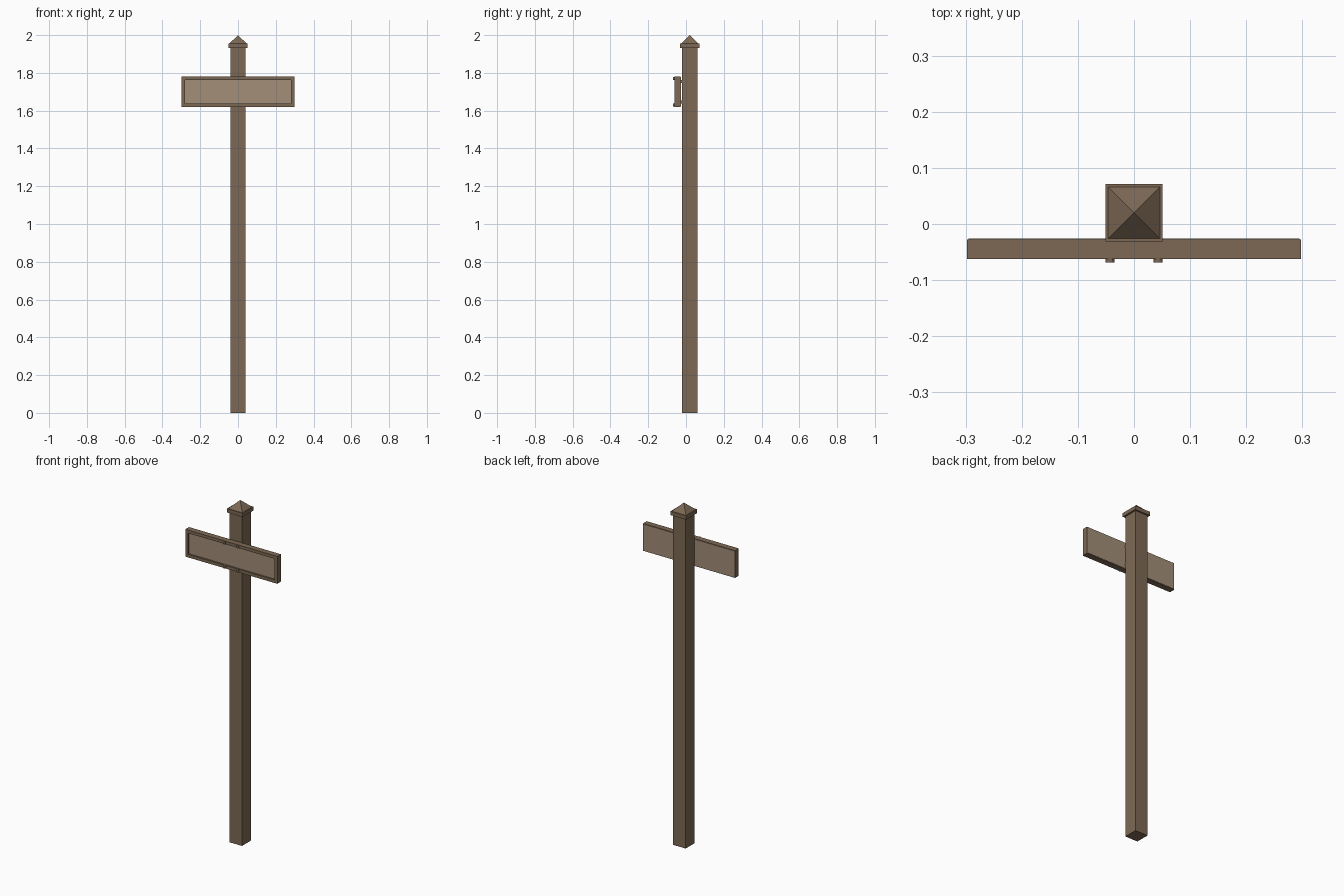
import bpy, bmesh, math
from mathutils import Matrix

if "Cube" in bpy.data.objects:
    bpy.data.objects.remove(bpy.data.objects["Cube"])


def material(name, rgb):
    m = bpy.data.materials.new(name)
    m.diffuse_color = (*rgb, 1)
    m.use_nodes = True
    m.node_tree.nodes["Principled BSDF"].inputs["Base Color"].default_value = m.diffuse_color
    return m


DARK = material("brown wood", (0.205, 0.141, 0.091))
LIGHT = material("pale wood", (0.366, 0.271, 0.188))


def finish(name, bm, mat):
    bmesh.ops.recalc_face_normals(bm, faces=bm.faces)
    me = bpy.data.meshes.new(name)
    bm.to_mesh(me)
    bm.free()
    me.materials.append(mat)
    ob = bpy.data.objects.new(name, me)
    bpy.context.collection.objects.link(ob)
    return ob


def box(name, lo, hi, mat):
    bm = bmesh.new()
    size = [b - a for a, b in zip(lo, hi)]
    mid = [(a + b) / 2 for a, b in zip(lo, hi)]
    bmesh.ops.create_cube(bm, size=1, matrix=Matrix.Translation(mid) @ Matrix.Diagonal((*size, 1)))
    return finish(name, bm, mat)


# Square post and its cap slab
PY = 0.02
box("post", (-0.041, PY - 0.041, 0), (0.041, PY + 0.041, 1.935), DARK)
box("cap_slab", (-0.051, PY - 0.051, 1.933), (0.051, PY + 0.051, 1.955), DARK)

# Pyramid on the cap
bm = bmesh.new()
bmesh.ops.create_cone(bm, cap_ends=True, segments=4, radius1=0.046 * math.sqrt(2), radius2=0, depth=0.045,
                      matrix=Matrix.Translation((0, PY, 1.9775)) @ Matrix.Rotation(math.pi / 4, 4, 'Z'))
bmesh.ops.remove_doubles(bm, verts=bm.verts, dist=1e-5)
finish("cap_pyramid", bm, DARK)

# Sign frame: a rectangular ring extruded backwards
X, Z0, Z1, RIM = 0.298, 1.62, 1.78, 0.018
FRONT, BACK = -0.062, -0.028
bm = bmesh.new()
rings = []
for inset in (0, RIM):
    x, a, b = X - inset, Z0 + inset, Z1 - inset
    rings.append([bm.verts.new((px, FRONT, pz)) for px, pz in ((-x, a), (x, a), (x, b), (-x, b))])
for i in range(4):
    j = (i + 1) % 4
    bm.faces.new((rings[0][i], rings[0][j], rings[1][j], rings[1][i]))
ext = bmesh.ops.extrude_face_region(bm, geom=bm.faces[:], use_keep_orig=True)
for v in ext["geom"]:
    if isinstance(v, bmesh.types.BMVert):
        v.co.y = BACK
finish("sign_frame", bm, DARK)

# Pale board set into the frame, with a slightly proud backing
box("sign_board", (-X + RIM, -0.052, Z0 + RIM), (X - RIM, BACK, Z1 - RIM), LIGHT)
box("sign_backing", (-X + 0.003, BACK - 0.001, Z0 + 0.003), (X - 0.003, -0.026, Z1 - 0.003), LIGHT)

# Bolts through the frame and stubs joining the sign to the post
for sx, side in ((-1, "left"), (1, "right")):
    for z, level in ((Z0 + 0.01, "lower"), (Z1 - 0.01, "upper")):
        bm = bmesh.new()
        bmesh.ops.create_cone(bm, cap_ends=True, segments=12, radius1=0.008, radius2=0.008, depth=0.012,
                              matrix=Matrix.Translation((sx * 0.043, -0.063, z)) @ Matrix.Rotation(math.pi / 2, 4, 'X'))
        finish(f"bolt_{level}_{side}", bm, DARK)
    for z, level in ((1.645, "lower"), (1.755, "upper")):
        box(f"spacer_{level}_{side}", (sx * 0.03 - 0.008, -0.03, z - 0.008),
            (sx * 0.03 + 0.008, -0.02, z + 0.008), DARK)
